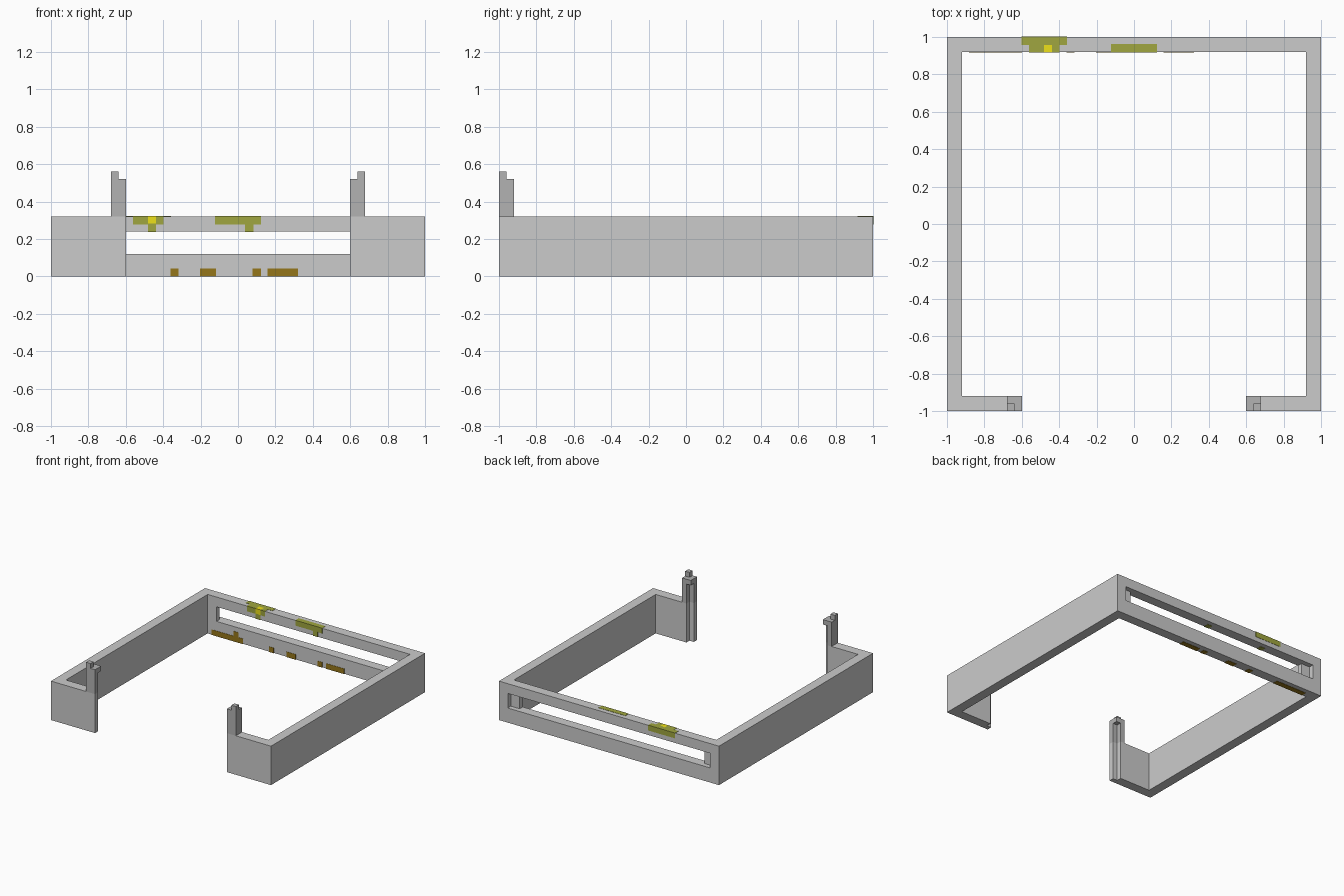
import bpy, bmesh

if "Cube" in bpy.data.objects:
    bpy.data.objects.remove(bpy.data.objects["Cube"])

def material(name, rgb):
    m = bpy.data.materials.new(name)
    m.diffuse_color = (*rgb, 1)
    m.use_nodes = True
    m.node_tree.nodes["Principled BSDF"].inputs["Base Color"].default_value = m.diffuse_color
    return m

def prism(bm, pts, z0, z1):
    # extrude a plan outline from z0 to z1
    face = bm.faces.new([bm.verts.new((x, y, z0)) for x, y in pts])
    top = bmesh.ops.extrude_face_region(bm, geom=[face])["geom"]
    bmesh.ops.translate(bm, vec=(0, 0, z1 - z0),
                        verts=[v for v in top if isinstance(v, bmesh.types.BMVert)])

def rect(x0, x1, y0, y1):
    return [(x0, y0), (x1, y0), (x1, y1), (x0, y1)]

def build(name, prisms, mat=None):
    bm = bmesh.new()
    for p in prisms:
        prism(bm, *p)
    bmesh.ops.recalc_face_normals(bm, faces=bm.faces)
    me = bpy.data.meshes.new(name)
    bm.to_mesh(me)
    bm.free()
    ob = bpy.data.objects.new(name, me)
    bpy.context.collection.objects.link(ob)
    if mat:
        me.materials.append(mat)
    return ob

def mirrored(half):
    return half + [(-x, y) for x, y in reversed(half)]

dark = material("dark_grey", (0.45, 0.45, 0.45))
olive = material("olive", (0.35, 0.38, 0.05))
brown = material("brown", (0.30, 0.18, 0.01))
yellow = material("yellow", (0.85, 0.75, 0.01))

# C-shaped wall frame, with a corner groove at each free end
half = [(0.92, 0.92), (0.92, -0.92), (0.64, -0.92), (0.64, -0.96),
        (0.6, -0.96), (0.6, -1), (1, -1), (1, 1)]
frame = build("wall_frame", [(mirrored(half), 0, 0.32)])

# Stepped slot through the back wall
slot = [(0.84, 0.85), (0.84, 0.96), (0.92, 0.96), (0.92, 1.1)]
cutter = build("slot_cutter", [(mirrored(slot), 0.12, 0.24)])
cutter.hide_render = True
cutter.hide_viewport = True
cutter.display_type = 'WIRE'
mod = frame.modifiers.new("slot", 'BOOLEAN')
mod.object = cutter
mod.solver = 'EXACT'

# Gate posts: grooved shaft, square cap, small tip
for side, s in (("left", -1), ("right", 1)):
    shaft = [(0.6, -1), (0.68, -1), (0.68, -0.92), (0.64, -0.92), (0.64, -0.96), (0.6, -0.96)]
    flip = lambda pts: [(s * x, y) for x, y in pts]
    build(side + "_gate_post", [
        (flip(shaft), 0.32, 0.48),
        (flip(rect(0.6, 0.68, -1, -0.92)), 0.48, 0.52),
        (flip(rect(0.64, 0.68, -1, -0.96)), 0.52, 0.56)], dark)

# Coloured patches, set almost flush in the back wall
E = 0.002
def patches(name, cells, mat):
    build(name, [(rect(x0 - E, x1 + E, y0 - E, y1 + E), z0 - E, z1 + E)
                 for x0, x1, y0, y1, z0, z1 in cells], mat)

IN, OUT, TOP, LOW = (0.92, 0.96), (0.96, 1.0), (0.28, 0.32), (0.24, 0.28)
patches("moss_patches", [
    (-0.6, -0.36, *OUT, *TOP), (-0.56, -0.484, *IN, *TOP), (-0.436, -0.4, *IN, *TOP),
    (-0.48, -0.44, *IN, *LOW), (-0.12, 0.12, *IN, *TOP), (0.04, 0.08, *IN, *LOW)], olive)
patches("flower", [(-0.48, -0.44, *IN, *TOP)], yellow)
patches("dirt_patches", [(a, b, *IN, 0, 0.04) for a, b in
        ((-0.88, -0.6), (-0.36, -0.32), (-0.2, -0.12), (0.08, 0.12), (0.16, 0.32))]
        + [(-0.68, -0.64, *IN, 0.04, 0.08)], brown)
